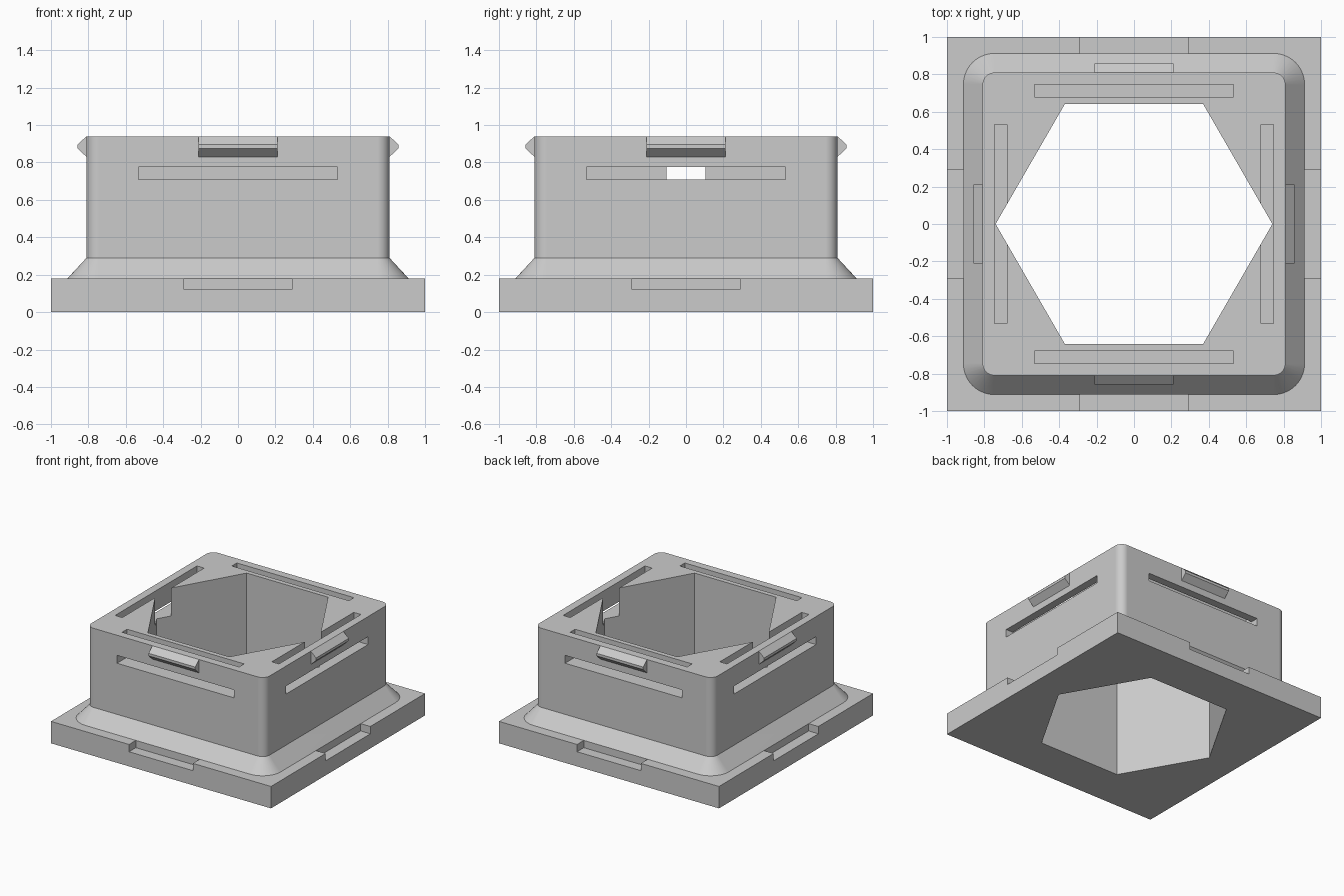
import bpy, bmesh, math
from mathutils import Matrix

if "Cube" in bpy.data.objects:
    bpy.data.objects.remove(bpy.data.objects["Cube"], do_unlink=True)

grey = bpy.data.materials.new("light grey plastic")
grey.use_nodes = True
colour = (0.6, 0.6, 0.6, 1)
grey.diffuse_color = colour
grey.node_tree.nodes["Principled BSDF"].inputs["Base Color"].default_value = colour


def finish(name, bm):
    bmesh.ops.recalc_face_normals(bm, faces=bm.faces)
    mesh = bpy.data.meshes.new(name)
    bm.to_mesh(mesh)
    bm.free()
    mesh.materials.append(grey)
    ob = bpy.data.objects.new(name, mesh)
    bpy.context.collection.objects.link(ob)
    return ob


def loft(name, rings):
    """Closed solid skinned through rings of equal point count."""
    bm = bmesh.new()
    loops = [[bm.verts.new(p) for p in ring] for ring in rings]
    n = len(loops[0])
    for low, high in zip(loops, loops[1:]):
        for i in range(n):
            j = (i + 1) % n
            bm.faces.new((low[i], low[j], high[j], high[i]))
    bm.faces.new(loops[0][::-1])
    bm.faces.new(loops[-1])
    return finish(name, bm)


def box(name, x, y, z):
    rect = [(x[0], y[0]), (x[1], y[0]), (x[1], y[1]), (x[0], y[1])]
    return loft(name, [[(a, b, h) for a, b in rect] for h in z])


def rounded_square(half, radius, z, steps=10):
    ring = []
    for quarter in range(4):
        mid = math.radians(45 + 90 * quarter)
        cx = math.copysign(half - radius, math.cos(mid))
        cy = math.copysign(half - radius, math.sin(mid))
        for s in range(steps + 1):
            a = math.radians(90 * (quarter + s / steps))
            ring.append((cx + radius * math.cos(a), cy + radius * math.sin(a), z))
    return ring


def ngon(sides, radius, z):
    return [(radius * math.cos(math.tau * i / sides),
             radius * math.sin(math.tau * i / sides), z) for i in range(sides)]


def boolean(target, tool, operation):
    mod = target.modifiers.new(operation.title(), "BOOLEAN")
    mod.operation = operation
    mod.solver = "EXACT"
    mod.object = tool
    bpy.context.view_layer.objects.active = target
    bpy.ops.object.modifier_apply(modifier=mod.name)
    bpy.data.objects.remove(tool, do_unlink=True)


def turn(ob, quarter):
    ob.data.transform(Matrix.Rotation(quarter * math.pi / 2, 4, "Z"))
    return ob


TOP, BASE_TOP = 0.94, 0.18
WALL, FOOT = 0.81, 0.912

# Base plate fused with the rounded housing and its sloped foot
housing = box("housing", (-1, 1), (-1, 1), (0, BASE_TOP))
upper = loft("upper_body", [
    rounded_square(FOOT, 0.165, 0.06),
    rounded_square(FOOT, 0.165, BASE_TOP),
    rounded_square(WALL, 0.065, 0.29),
    rounded_square(WALL, 0.065, TOP)])
boolean(housing, upper, "UNION")

# Hexagonal opening
boolean(housing, loft("hex_cutter", [ngon(6, 0.74, -0.2), ngon(6, 0.74, 1.2)]),
        "DIFFERENCE")

for q in range(4):
    # Finger notch in the plate edge
    notch = box("notch_cutter", (-0.29, 0.29), (-1.1, -FOOT), (0.12, 0.3))
    notch.data.transform(Matrix.Identity(4))
    boolean(housing, turn(notch, q), "DIFFERENCE")
    # L-shaped strap slot from the top face out through the wall
    profile = [(-0.68, 1.1), (-0.68, 0.71), (-0.95, 0.71),
               (-0.95, 0.775), (-0.745, 0.775), (-0.745, 1.1)]
    slot = loft("slot_cutter", [[(x, y, z) for y, z in profile]
                                for x in (-0.532, 0.532)])
    boolean(housing, turn(slot, q), "DIFFERENCE")

# Snap clips under the rim
clip_profile = [(-0.8, TOP), (-WALL, TOP), (-0.858, 0.896),
                (-0.858, 0.875), (-WALL, 0.83), (-0.8, 0.83)]
for q, side in enumerate(("front", "left", "back", "right")):
    clip = loft(side + "_clip", [[(x, y, z) for y, z in clip_profile]
                                 for x in (-0.212, 0.212)])
    turn(clip, q)

# Smooth rounded corners while flats stay flat
bpy.ops.object.select_all(action="DESELECT")
housing.select_set(True)
bpy.context.view_layer.objects.active = housing
bpy.ops.object.shade_smooth_by_angle(angle=math.radians(25))
weighted = housing.modifiers.new("Weighted normals", "WEIGHTED_NORMAL")
weighted.keep_sharp = True
